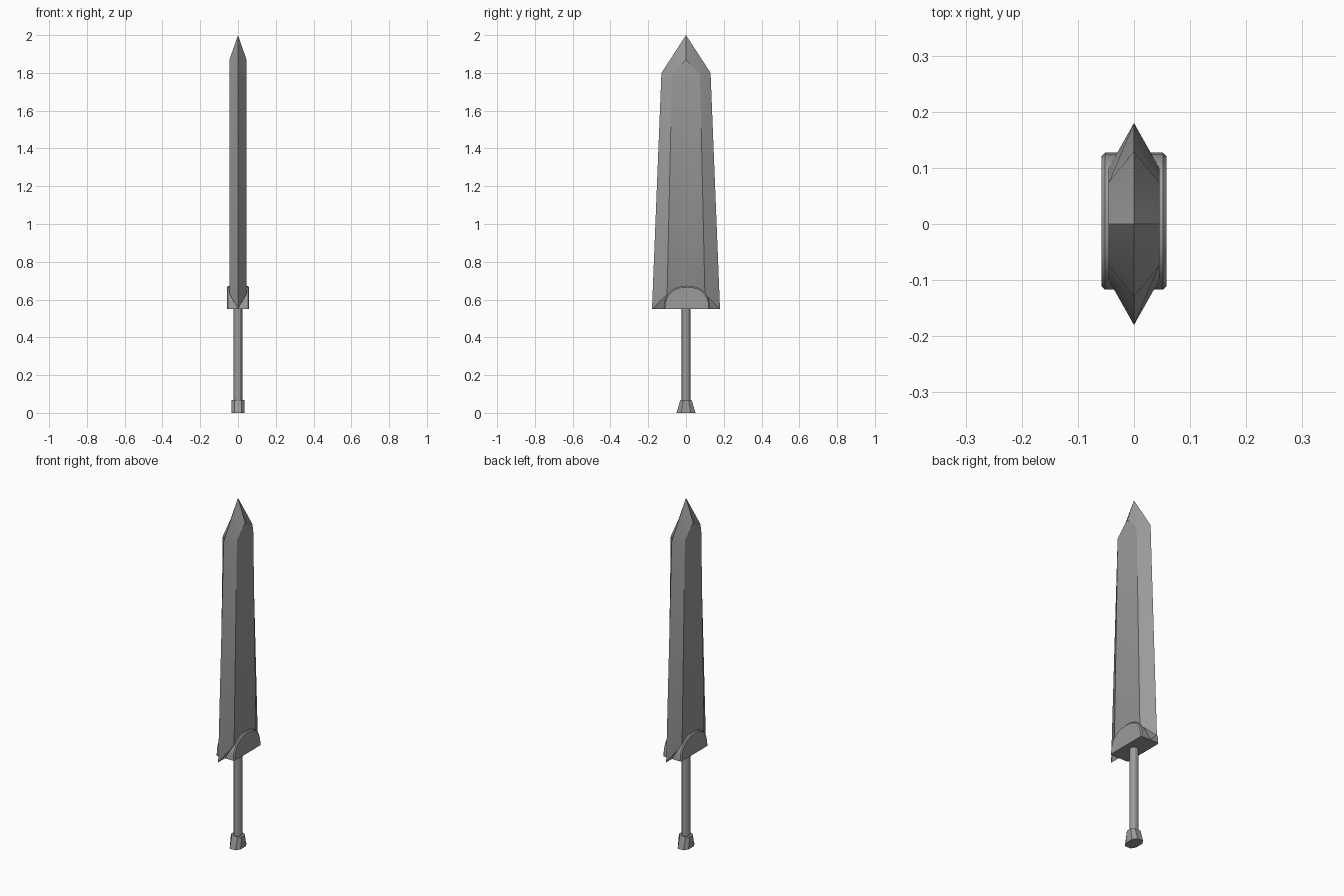
import bpy, bmesh, math

if "Cube" in bpy.data.objects:
    bpy.data.objects.remove(bpy.data.objects["Cube"])

# Dark steel shared by every part
steel = bpy.data.materials.new("dark_steel")
steel.diffuse_color = (0.33, 0.33, 0.33, 1)
steel.use_nodes = True
steel.node_tree.nodes["Principled BSDF"].inputs["Base Color"].default_value = steel.diffuse_color


def loft(name, rings, blade=False):
    """Skin a stack of matching rings; a blade gets a keel below and a four-facet tip."""
    bm = bmesh.new()
    loops = [[bm.verts.new(p) for p in r] for r in rings]
    n = len(loops[0])
    for a, b in zip(loops, loops[1:]):
        for i in range(n):
            j = (i + 1) % n
            bm.faces.new((a[i], a[j], b[j], b[i]))
    lo, hi = loops[0], loops[-1]
    if blade:
        bm.faces.new(lo[0:5])
        bm.faces.new(lo[4:] + lo[:1])
        tip = bm.verts.new((0, 0, 2.0))
        for i in range(0, n, 2):
            bm.faces.new((hi[i], hi[i + 1], hi[(i + 2) % n], tip))
    else:
        bm.faces.new(lo[::-1])
        bm.faces.new(hi)
    bmesh.ops.recalc_face_normals(bm, faces=bm.faces)
    me = bpy.data.meshes.new(name)
    bm.to_mesh(me)
    bm.free()
    me.materials.append(steel)
    ob = bpy.data.objects.new(name, me)
    bpy.context.collection.objects.link(ob)
    bpy.ops.object.select_all(action='DESELECT')
    ob.select_set(True)
    bpy.context.view_layer.objects.active = ob
    bpy.ops.object.shade_smooth_by_angle(angle=math.radians(30))
    return ob


# Blade: flat cheeks, bevelled edges, V-shaped underside
def blade_ring(edge, flat, z_edge, z_flat, z_mid, x=0.045):
    # edge and ridge points alternate with cheek corners
    return [(0, -edge, z_edge), (x, -flat, z_flat), (x, 0, z_mid), (x, flat, z_flat),
            (0, edge, z_edge), (-x, flat, z_flat), (-x, 0, z_mid), (-x, -flat, z_flat)]


loft("blade", [blade_ring(0.18, 0.10, 0.55, 0.63, 0.63),
               blade_ring(0.13, 0.074, 1.80, 1.795, 1.87)], blade=True)


# Guard: thick arch with a lightly chamfered rim on both faces
def arch(x, inset):
    r, steps, pts = 0.122 - inset, 14, []
    for i in range(steps + 1):
        a = math.pi * i / steps
        c, s = math.cos(a), max(math.sin(a), 0)
        pts.append((x, 0.005 + r * math.copysign(abs(c) ** 0.85, c),
                    0.549 + (r * s ** 0.85 if s > 1e-6 else 0)))
    return pts


loft("guard", [arch(-0.058, 0.006), arch(-0.052, 0), arch(0.052, 0), arch(0.058, 0.006)])

# Grip: slim rod
def circle(r, z, n=12):
    return [(r * math.cos(a), r * math.sin(a), z)
            for a in (2 * math.pi * i / n for i in range(n))]


loft("grip", [circle(0.023, 0.05), circle(0.023, 0.58)])


# Pommel: chamfered block flaring toward the bottom along y
def pommel_ring(y, z):
    return [(0.034, -y * 0.5, z), (0.034, y * 0.5, z), (0.018, y, z), (-0.018, y, z),
            (-0.034, y * 0.5, z), (-0.034, -y * 0.5, z), (-0.018, -y, z), (0.018, -y, z)]


loft("pommel", [pommel_ring(0.05, 0.0), pommel_ring(0.03, 0.068)])
